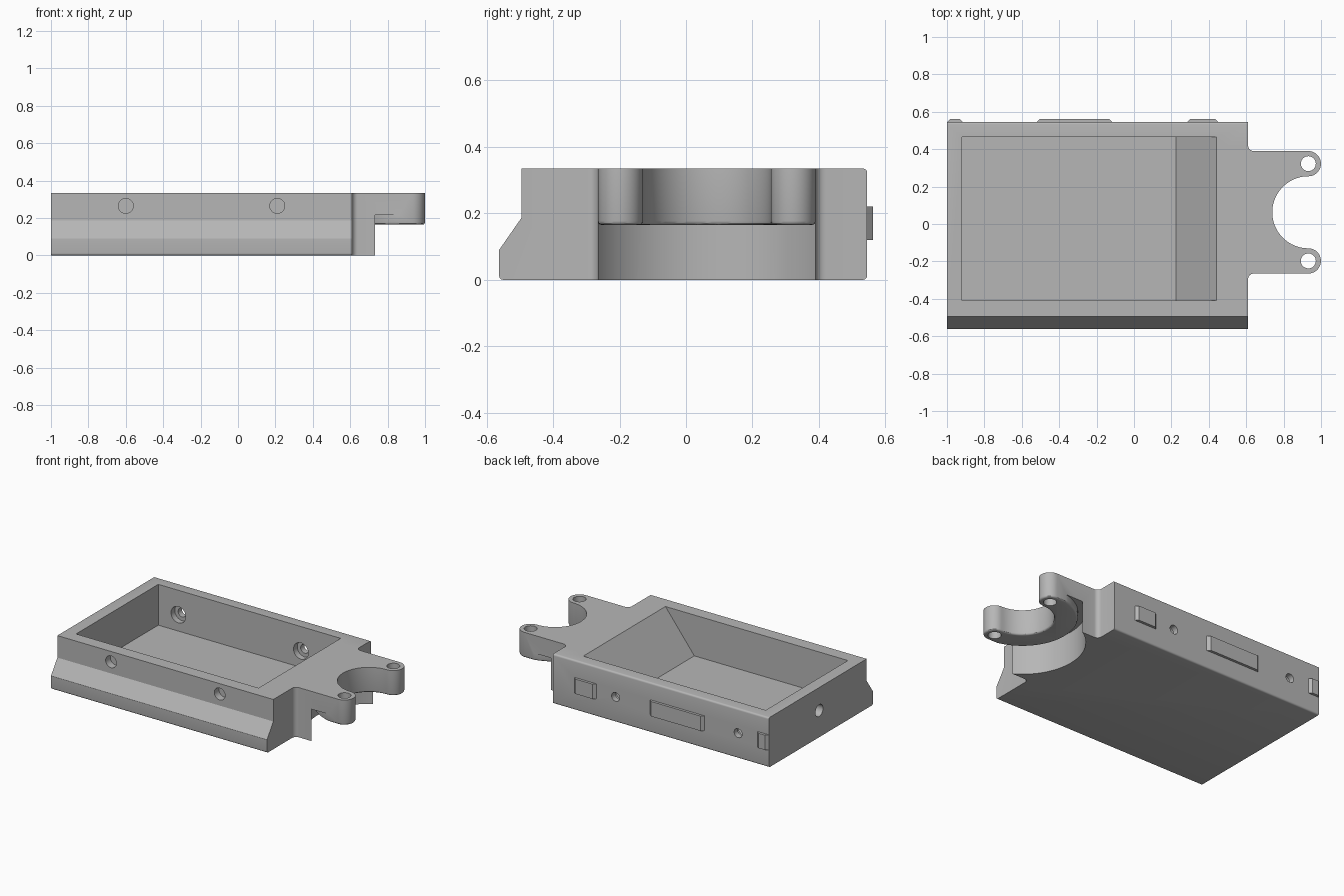
import bpy, bmesh
from math import cos, sin, radians
from mathutils import Vector

if "Cube" in bpy.data.objects:
    bpy.data.objects.remove(bpy.data.objects["Cube"])

grey = bpy.data.materials.new("plain grey")
grey.use_nodes = True
grey.diffuse_color = (0.47, 0.47, 0.47, 1)
grey.node_tree.nodes["Principled BSDF"].inputs["Base Color"].default_value = grey.diffuse_color

TOP = 0.335
CX, CY = 0.932, 0.0625      # centre of the round bracket opening


def arc(cx, cy, r, a, b, n):
    return [(cx + r * cos(radians(a + (b - a) * i / n)),
             cy + r * sin(radians(a + (b - a) * i / n))) for i in range(n + 1)]


def prism(name, pts, lo, hi, axis):
    """Extrude a flat outline between lo and hi along an axis."""
    place = {"x": lambda p, d: (d, p[0], p[1]),
             "y": lambda p, d: (p[0], d, p[1]),
             "z": lambda p, d: (p[0], p[1], d)}[axis]
    bm = bmesh.new()
    a = [bm.verts.new(place(p, lo)) for p in pts]
    b = [bm.verts.new(place(p, hi)) for p in pts]
    bm.faces.new(a)
    bm.faces.new(b)
    for i in range(len(pts)):
        j = (i + 1) % len(pts)
        bm.faces.new((a[i], a[j], b[j], b[i]))
    bmesh.ops.recalc_face_normals(bm, faces=bm.faces)
    mesh = bpy.data.meshes.new(name)
    bm.to_mesh(mesh)
    bm.free()
    mesh.materials.append(grey)
    ob = bpy.data.objects.new(name, mesh)
    bpy.context.collection.objects.link(ob)
    return ob


def disc(name, u, v, r, lo, hi, axis, n=32):
    return prism(name, arc(u, v, r, 0, 360, n)[:-1], lo, hi, axis)


def combine(target, other, operation):
    """Apply a boolean and discard the tool object."""
    mod = target.modifiers.new("bool", "BOOLEAN")
    mod.operation, mod.object, mod.solver = operation, other, "EXACT"
    bpy.context.view_layer.objects.active = target
    bpy.ops.object.modifier_apply(modifier=mod.name)
    bpy.data.objects.remove(other)


# Main tray block with a sloped front rail and softened long edges
R = 0.012
profile = (arc(-0.5625 + R, R, R, 270, 180, 4)
           + [(-0.5625, 0.09), (-0.495, 0.187), (-0.495, TOP)]
           + arc(0.545 - R, TOP - R, R, 90, 0, 4)
           + arc(0.545 - R, R, R, 0, -90, 4))
tray = prism("tray_body", profile, -1, 0.61, "x")

# Two-armed bracket with a round opening, mirrored about its centre line
half = ([(0.5, 0.3575)] + arc(0.64, 0.3575, 0.03, 180, 270, 6)
        + arc(CX, 0.26, 0.0675, 90, -90, 20)
        + arc(CX, 0, 0.1925, 90, 180, 20)[1:])
outline = half + [(x, -y) for x, y in reversed(half[:-1])]
bracket = prism("bracket", [(x, y + CY) for x, y in outline], 0, TOP, "z")
combine(tray, bracket, "UNION")

# Raised plates on the back wall, with chamfered ends
for x0, x1 in ((-1, -0.915), (-0.52, -0.115), (0.285, 0.45)):
    plate = prism("back_plate", [(x0, 0.53), (x0, 0.545), (x0 + 0.018, 0.5625),
                                 (x1 - 0.018, 0.5625), (x1, 0.545), (x1, 0.53)],
                  0.12, 0.22, "z")
    combine(tray, plate, "UNION")

# Cavity with one sloping end
cavity = prism("cavity_cutter", [(-0.92, 0.4), (-0.92, 0.06), (0.225, 0.06), (0.491, 0.4)],
               -0.41, 0.465, "y")
combine(tray, cavity, "DIFFERENCE")

# Round clearance under the arms, leaving a lower ring around the opening
clearance = disc("clearance_cutter", CX, CY, 0.383, -0.1, 0.215, "z", 96)
combine(clearance, disc("ring", CX, CY, 0.335, 0.165, 0.4, "z", 96), "DIFFERENCE")
combine(tray, clearance, "DIFFERENCE")

# Screw holes in the arm tips
tips = [Vector((CX, CY + s * 0.26)) for s in (-1, 1)]
for t in tips:
    combine(tray, disc("tip_hole", t.x, t.y, 0.04, 0, 0.5, "z"), "DIFFERENCE")

# Blind holes in the front wall and the end wall
for x in (-0.6, 0.21):
    combine(tray, disc("front_hole", x, 0.265, 0.04, -0.6, -0.445, "y"), "DIFFERENCE")
combine(tray, disc("end_hole", 0.01, 0.18, 0.04, -1.1, -0.95, "x"), "DIFFERENCE")

# Stepped holes through the back wall
for x in (-0.77, 0.143):
    combine(tray, disc("back_hole", x, 0.17, 0.03, 0.4, 0.7, "y"), "DIFFERENCE")
    combine(tray, disc("back_counterbore", x, 0.17, 0.055, 0.4, 0.505, "y"), "DIFFERENCE")

# Soften the lower rim of the arms, leaving the screw holes crisp
bm = bmesh.new()
bm.from_mesh(tray.data)
rim = [e for e in bm.edges
       if all(abs(v.co.z - 0.165) < 1e-4 and v.co.x > 0.56
              and min((v.co.xy - t).length for t in tips) > 0.05 for v in e.verts)
       and len(e.link_faces) == 2 and e.calc_face_angle(0) > 1]
bmesh.ops.bevel(bm, geom=rim, offset=0.012, segments=3, profile=0.5,
                affect="EDGES", clamp_overlap=True)
bm.to_mesh(tray.data)
bm.free()

bpy.ops.object.select_all(action="DESELECT")
tray.select_set(True)
bpy.context.view_layer.objects.active = tray
bpy.ops.object.shade_smooth_by_angle(angle=radians(30))
